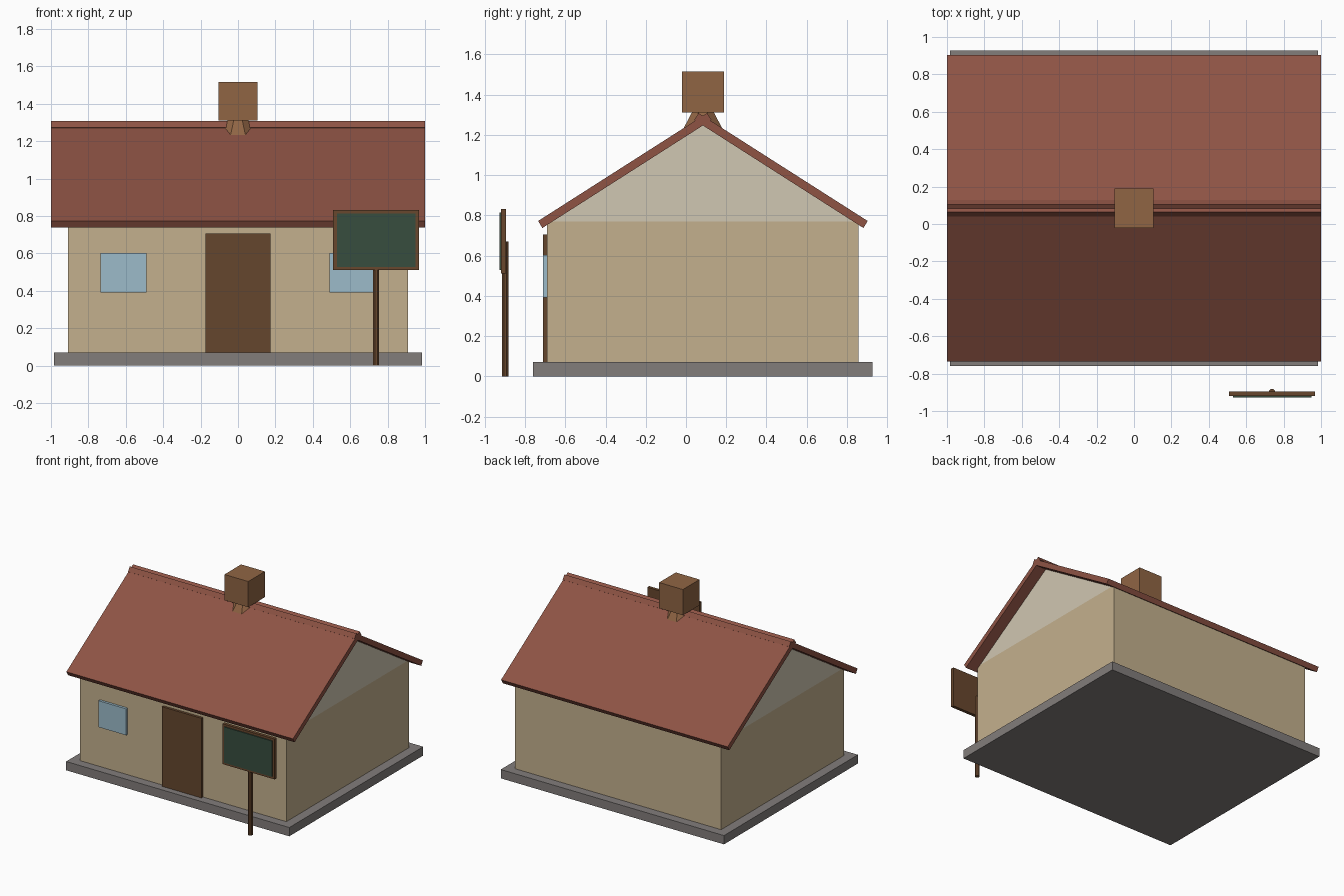
import bpy, bmesh, math
from mathutils import Matrix

if "Cube" in bpy.data.objects:
    bpy.data.objects.remove(bpy.data.objects["Cube"], do_unlink=True)

RIDGE_Y = 0.084   # depth of the ridge line, the middle of the house


def material(name, r, g, b):
    """Flat colour given as 0-255 sRGB, stored as linear."""
    lin = [((c / 255 + 0.055) / 1.055) ** 2.4 for c in (r, g, b)] + [1]
    m = bpy.data.materials.new(name)
    m.use_nodes = True
    m.diffuse_color = lin
    m.node_tree.nodes["Principled BSDF"].inputs["Base Color"].default_value = lin
    return m


plaster = material("tan plaster", 196, 176, 141)
gable_paint = material("pale gable", 208, 199, 178)
tile = material("red roof tile", 142, 83, 68)
stone = material("grey stone", 130, 125, 123)
dark_wood = material("dark wood", 101, 70, 45)
sign_wood = material("sign wood", 104, 71, 45)
glass = material("blue glass", 156, 187, 202)
brick = material("brown brick", 144, 101, 68)
board_green = material("board green", 55, 77, 63)


def finish(name, bm, mat):
    bmesh.ops.recalc_face_normals(bm, faces=bm.faces)
    mesh = bpy.data.meshes.new(name)
    bm.to_mesh(mesh)
    bm.free()
    mesh.materials.append(mat)
    ob = bpy.data.objects.new(name, mesh)
    bpy.context.collection.objects.link(ob)
    return ob


def box(name, x, y, z, mat):
    """Box from (low, high) ranges on each axis."""
    bm = bmesh.new()
    mid = [(a + b) / 2 for a, b in (x, y, z)]
    size = [b - a for a, b in (x, y, z)]
    bmesh.ops.create_cube(bm, size=1, matrix=Matrix.Translation(mid) @ Matrix.Diagonal(size + [1]))
    return finish(name, bm, mat)


def prism(name, profile, half_x, mat):
    """Extrude a (y, z) profile along x."""
    bm = bmesh.new()
    face = bm.faces.new([bm.verts.new((-half_x, y, z)) for y, z in profile])
    out = bmesh.ops.extrude_face_region(bm, geom=[face])
    moved = [v for v in out["geom"] if isinstance(v, bmesh.types.BMVert)]
    bmesh.ops.translate(bm, verts=moved, vec=(2 * half_x, 0, 0))
    return finish(name, bm, mat)


def octagon(name, x, y, z, flat_low, flat_high, mat):
    """Upright eight-sided column; radii are measured to the flats."""
    bm = bmesh.new()
    k = 1 / math.cos(math.pi / 8)
    place = Matrix.Translation((x, y, sum(z) / 2)) @ Matrix.Rotation(math.pi / 8, 4, "Z")
    bmesh.ops.create_cone(bm, cap_ends=True, segments=8, radius1=flat_low * k,
                          radius2=flat_high * k, depth=z[1] - z[0], matrix=place)
    return finish(name, bm, mat)


# House body
box("foundation", (-0.985, 0.985), (-0.76, 0.928), (0, 0.07), stone)
box("walls", (-0.91, 0.91), (-0.69, 0.857), (0.07, 0.77), plaster)
prism("gable", [(-0.69, 0.77), (0.857, 0.77), (RIDGE_Y, 1.25)], 0.91, gable_paint)

# Two roof slabs that cross at the ridge
slab = [(-0.735, 0.772), (0.105, 1.308), (0.127, 1.274), (-0.714, 0.737)]
prism("front_roof", slab, 1.0, tile)
prism("back_roof", [(2 * RIDGE_Y - y, z) for y, z in slab], 1.0, tile)

# Chimney with a flared neck
octagon("chimney_neck", 0, RIDGE_Y, (1.2, 1.32), 0.113, 0.05, brick)
box("chimney", (-0.105, 0.105), (RIDGE_Y - 0.105, RIDGE_Y + 0.105), (1.31, 1.515), brick)

# Door and windows
box("door", (-0.175, 0.175), (-0.71, -0.685), (0.07, 0.705), dark_wood)
for side, cx in (("right", -0.612), ("left", 0.612)):
    box(side + "_window", (cx - 0.122, cx + 0.122), (-0.71, -0.685), (0.392, 0.603), glass)

# Signboard on a post
octagon("sign_post", 0.738, -0.898, (0, 0.67), 0.0165, 0.0165, sign_wood)
box("sign_frame", (0.508, 0.968), (-0.92, -0.895), (0.51, 0.832), sign_wood)
box("sign_panel", (0.528, 0.948), (-0.928, -0.919), (0.528, 0.814), board_green)
